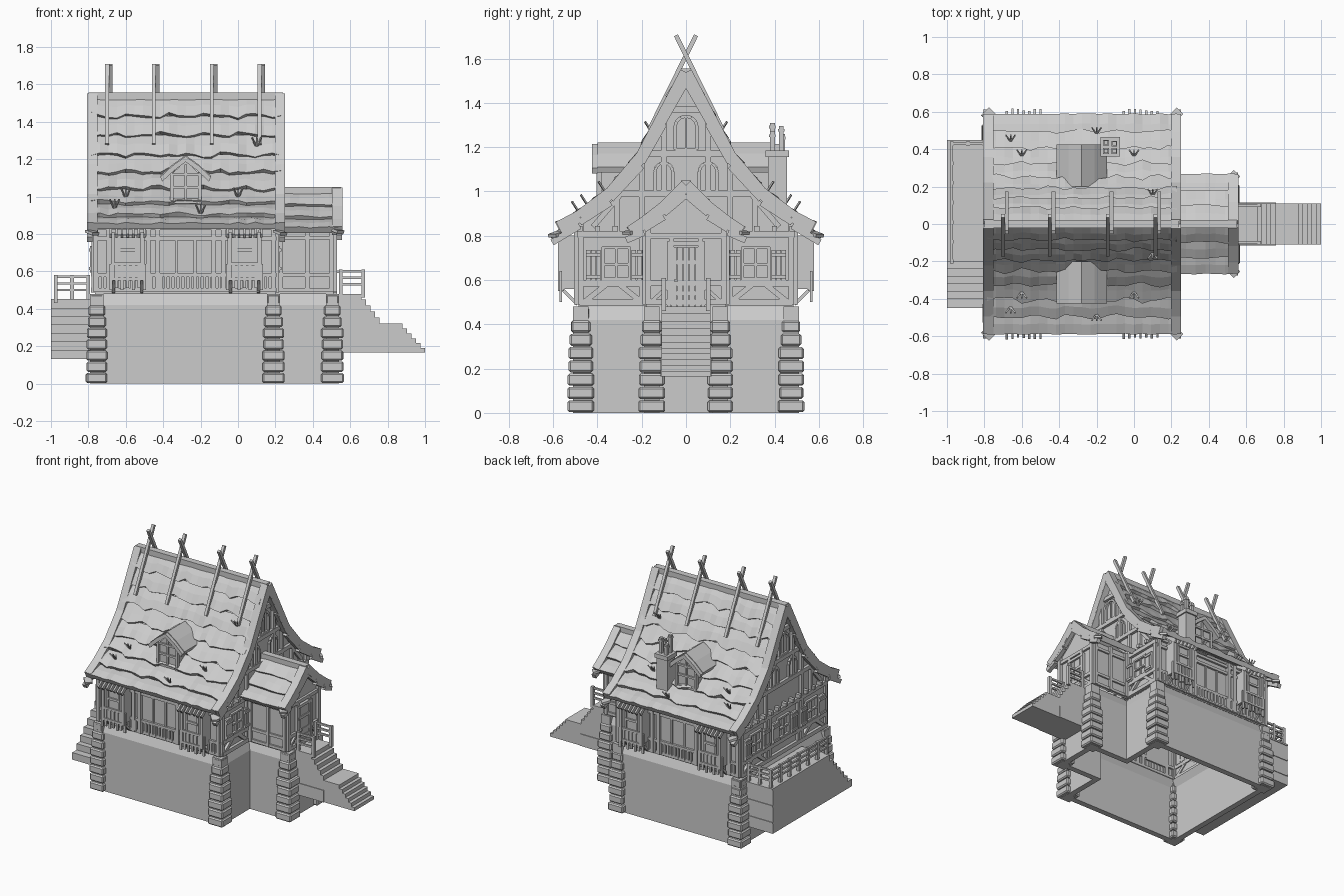
import bpy, bmesh, math, random
from mathutils import Vector, Matrix

random.seed(4)
old = bpy.data.objects.get("Cube")
if old:
    bpy.data.objects.remove(old)

mat = bpy.data.materials.new("plain grey")
mat.use_nodes = True
GREY = (0.6, 0.6, 0.6, 1)
mat.diffuse_color = GREY
mat.node_tree.nodes["Principled BSDF"].inputs["Base Color"].default_value = GREY


class Part:
    """Collects simple solids into one named object."""
    def __init__(self, name):
        self.name, self.bm = name, bmesh.new()

    def box(self, x0, x1, y0, y1, z0, z1):
        m = Matrix.Translation(((x0 + x1) / 2, (y0 + y1) / 2, (z0 + z1) / 2))
        m = m @ Matrix.Diagonal((abs(x1 - x0), abs(y1 - y0), abs(z1 - z0), 1))
        return bmesh.ops.create_cube(self.bm, size=1, matrix=m)["verts"]

    def on_wall(self, axis, sign, u0, u1, z0, z1, d0, d1):
        """Box on a wall facing the given axis; d is the distance outward."""
        a, b = sign * d0, sign * d1
        if axis == "x":
            return self.box(a, b, u0, u1, z0, z1)
        return self.box(u0, u1, a, b, z0, z1)

    def beam(self, p, q, w, h=None):
        p, q = Vector(p), Vector(q)
        d = q - p
        rot = d.to_track_quat("Z", "X").to_matrix().to_4x4()
        m = Matrix.Translation((p + q) / 2) @ rot @ Matrix.Diagonal((h or w, w, d.length, 1))
        bmesh.ops.create_cube(self.bm, size=1, matrix=m)

    def prism(self, pts, a, b, axis="x", caps=True, skip=None):
        """Profile pts extruded along x (pts are y,z) or y (pts are x,z)."""
        def put(p, t):
            return self.bm.verts.new((t, p[0], p[1]) if axis == "x" else (p[0], t, p[1]))
        A, B = [put(p, a) for p in pts], [put(p, b) for p in pts]
        n = len(pts)
        for i in range(n):
            if i != skip:
                j = (i + 1) % n
                self.bm.faces.new((A[i], A[j], B[j], B[i]))
        if caps:
            self.bm.faces.new(A)
            self.bm.faces.new(B[::-1])

    def done(self):
        bmesh.ops.recalc_face_normals(self.bm, faces=self.bm.faces)
        me = bpy.data.meshes.new(self.name)
        self.bm.to_mesh(me)
        self.bm.free()
        me.materials.append(mat)
        ob = bpy.data.objects.new(self.name, me)
        bpy.context.collection.objects.link(ob)
        return ob


SIDES = (-1, 1)
ROOF = [(0, 1.53), (.1, 1.34), (.2, 1.15), (.34, .985), (.48, .88), (.575, .83)]
PORCH = [(0, 1.02), (.1, .92), (.19, .85), (.25, .81)]

# Hollow foundation following the T-shaped plan, with a sloped top edge
base = Part("foundation")
plan = [(-.78, -.5), (.22, -.5), (.22, -.18), (.53, -.18), (.53, .18), (.22, .18), (.22, .5), (-.78, .5)]
rings = []
for inset, z in ((0, 0), (0, .42), (.03, .49)):
    rings.append([base.bm.verts.new((x - math.copysign(inset, x), y - math.copysign(inset, y), z)) for x, y in plan])
for lo, hi in zip(rings, rings[1:]):
    for i in range(len(plan)):
        j = (i + 1) % len(plan)
        base.bm.faces.new((lo[i], lo[j], hi[j], hi[i]))
solid = base.done().modifiers.new("thickness", "SOLIDIFY")
solid.thickness = .06

# Stone corner piers, narrowing towards the top
piers = Part("corner_stones")
for cx, cy in ((-.755, .475), (.19, .475), (.505, .155)):
    for s in SIDES:
        for i in range(8):
            r = (.057 if i < 5 else .057 - .008 * (i - 4)) + random.uniform(-.004, .004)
            z = i * .06
            vs = piers.box(cx - r, cx + r, s * cy - r, s * cy + r, z + .003, z + .057)
            edges = {e for v in vs for e in v.link_edges}
            bmesh.ops.bevel(piers.bm, geom=list(edges), offset=.008, segments=1, affect="EDGES")
        piers.box(cx - .035, cx + .035, s * cy - .035, s * cy + .035, 0, .48)
piers.done()

# House and porch walls, open underneath
walls = Part("walls")
top = [(y, z - .02) for y, z in ROOF if y < .49]
walls.prism([(-.485, .48), (-.485, .85)] + [(-y, z) for y, z in top[:0:-1]] + top + [(.485, .85), (.485, .48)],
            -.765, .2, skip=2 * len(top) + 2)
ptop = [(y, z - .02) for y, z in PORCH if y < .18]
walls.prism([(-.18, .48), (-.18, .83)] + [(-y, z) for y, z in ptop[:0:-1]] + ptop + [(.18, .83), (.18, .48)],
            .2, .51, skip=2 * len(ptop) + 2)
walls.done()


# Layered thatch with wavy lower edges
def thatch(name, prof, x0, x1, rows, cols, lift):
    part = Part(name)
    lens = [0]
    for a, b in zip(prof, prof[1:]):
        lens.append(lens[-1] + math.dist(a, b))

    def at(t, off):
        d = max(0, min(t, 1)) * lens[-1]
        k = next(i for i in range(1, len(lens)) if d <= lens[i] + 1e-6)
        a, b = Vector(prof[k - 1]), Vector(prof[k])
        n = Vector((a.y - b.y, b.x - a.x)).normalized()
        return a.lerp(b, (d - lens[k - 1]) / (lens[k] - lens[k - 1])) + n * off

    for s in SIDES:
        for r in range(rows):
            prev = first = None
            for c in range(cols + 1):
                x = x0 + (x1 - x0) * c / cols
                wave = (.012 * math.sin(c * 1.3 + r * 2 + s) + random.uniform(-.012, .012)) if r < rows - 1 else 0
                t0, t1 = r / rows, (r + 1) / rows + wave + (.01 if r < rows - 1 else 0)
                thick = lift + random.uniform(-.006, .008)
                ring = [at(t0, 0), at(t0, .008), at((t0 + t1) / 2, thick * .8), at(t1, thick), at(t1, -.005)]
                ring = [part.bm.verts.new((x, s * p.x, p.y)) for p in ring]
                if prev:
                    for i in range(5):
                        j = (i + 1) % 5
                        part.bm.faces.new((prev[i], prev[j], ring[j], ring[i]))
                first, prev = first or ring, ring
            part.bm.faces.new(first)
            part.bm.faces.new(prev[::-1])
    part.done()


thatch("main_roof", ROOF, -.785, .23, 8, 22, .03)
thatch("porch_roof", PORCH, .12, .54, 3, 8, .028)

# Straw rolls, ridge caps and bargeboards on the gables
trim = Part("gable_trim")
for prof, ends, tip in ((ROOF, ((-.78, -1), (.225, 1)), (.605, .79)), (PORCH, ((.53, 1),), (.27, .80))):
    for x, out in ends:
        for s in SIDES:
            for a, b in zip(prof, prof[1:]):
                trim.beam((x, s * a[0], a[1] + .008), (x, s * b[0], b[1] + .008), .055, .055)
            board = prof[:-1] + [tip]
            for a, b in zip(board, board[1:]):
                trim.beam((x + out * .012, s * a[0], a[1] - .035), (x + out * .012, s * b[0], b[1] - .02), .03, .03)
            trim.beam((x - .02, s * (tip[0] - .04), tip[1] + .025), (x + .02, s * tip[0], tip[1] + .01), .05, .015)
for x0, x1, z in ((-.8, .24, 1.535), (.2, .55, 1.03)):
    trim.beam((x0, 0, z), (x1, 0, z), .045, .04)
trim.done()

# Crossed ridge poles
poles = Part("ridge_poles")
for x in (-.69, -.44, -.13, .125):
    for s in SIDES:
        poles.beam((x + s * .01, s * .165, 1.28), (x + s * .01, -s * .045, 1.705), .02)
poles.done()

# Roof dormers
dormer = Part("dormers")
for s in SIDES:
    cx = -.28
    dormer.prism([(cx - .075, .96), (cx - .075, 1.12), (cx, 1.19), (cx + .075, 1.12), (cx + .075, .96)],
                 s * .39, s * .22, "y")
    for k in SIDES:
        for y0, y1, z in ((.425, .4, 0), (.4, .2, .006)):
            dormer.prism([(cx, 1.185 + z), (cx, 1.215 + z), (cx + k * .07, 1.165 + z), (cx + k * .135, 1.105 + z),
                          (cx + k * .125, 1.08 + z), (cx + k * .06, 1.14 + z)], s * y0, s * y1, "y")
        dormer.on_wall("y", s, cx + k * .075 - .009, cx + k * .075 + .009, .96, 1.12, .38, .405)
    for z in (.97, 1.05, 1.12):
        dormer.on_wall("y", s, cx - .08, cx + .08, z - .007, z + .007, .38, .402)
    dormer.on_wall("y", s, cx - .006, cx + .006, .97, 1.17, .38, .4)
dormer.done()

# Chimney with clay pipes
chimney = Part("chimney")
chimney.box(-.17, -.085, .37, .455, .88, 1.16)
chimney.box(-.18, -.075, .36, .465, 1.155, 1.185)
for x, y, z in ((-.15, .39, 1.31), (-.105, .39, 1.27), (-.15, .435, 1.26), (-.105, .43, 1.295)):
    chimney.box(x - .011, x + .011, y - .011, y + .011, 1.18, z)
    chimney.box(x - .015, x + .015, y - .015, y + .015, z - .025, z - .012)
chimney.done()

# Timber framing, panels and low balustrades on the long walls
frame = Part("timber_frame")
for s in SIDES:
    for x in (-.76, -.69, -.48, -.43, -.13, -.08, .1, .19):
        frame.on_wall("y", s, x - .012, x + .012, .49, .86, .47, .505)
    for z in (.5, .58, .775, .83):
        frame.on_wall("y", s, -.77, .205, z - .01, z + .01, .47, .5)
    for x in (-.33, -.23):
        frame.on_wall("y", s, x - .007, x + .007, .58, .77, .48, .495)
    for i in range(37):
        x = -.75 + i * .026
        frame.on_wall("y", s, x - .007, x + .007, .5, .575, .48, .502)
    for x in (.23, .37, .5):
        frame.on_wall("y", s, x - .011, x + .011, .49, .83, .16, .197)
    for z in (.5, .58, .78):
        frame.on_wall("y", s, .2, .51, z - .01, z + .01, .17, .192)

# Timber framing on the gable walls
for sign, d in ((-1, .765), (1, .2)):
    def tie(u0, z0, u1, z1, w=.024):
        frame.beam((sign * (d + .006), u0, z0), (sign * (d + .006), u1, z1), w, w)
    for s in SIDES:
        for y, z0, z1 in ((.475, .49, .87), (.31, .8, 1.0), (.2, .49, 1.13), (.1, .98, 1.33), (.16, .49, .8)):
            tie(s * y, z0, s * y, z1)
        tie(s * .46, .5, s * .36, .58)
        tie(s * .2, .5, s * .3, .58)
        tie(s * .42, .84, s * .3, .98)
    for z, w in ((.5, .48), (.585, .48), (.805, .49), (.99, .3), (1.17, .17), (1.37, .08)):
        tie(-w, z, w, z, .028)
    for i in range(13):
        y = -.48 + i * .08
        frame.on_wall("x", sign, y - .012, y + .012, .82, .845, d - .02, d + .035)
for s in SIDES:
    frame.beam((.516, s * .17, .49), (.516, s * .17, .84), .026)
    frame.beam((.516, s * .065, .49), (.516, s * .065, .8), .022)
    frame.beam((.516, s * .16, .5), (.516, s * .07, .58), .016)
for z in (.5, .585, .8):
    frame.beam((.514, -.17, z), (.514, .17, z), .024)
frame.done()

# Gable windows with shutters, and small arched windows above
windows = Part("windows")
for sign, d in ((-1, .765), (1, .2)):
    def w(u0, u1, z0, z1, out):
        windows.on_wall("x", sign, u0, u1, z0, z1, d - .01, d + out)
    spots = (-.315, .315) if sign > 0 else (-.315, 0, .315)
    for c in spots:
        for k in SIDES:
            for i in range(3):
                m = c + k * (.08 + i * .023)
                w(m - .01, m + .01, .595, .735, .025)
            for z in (.615, .715):
                w(c + k * .07, c + k * .136, z - .008, z + .008, .032)
            w(c + k * .06 - .006, c + k * .06 + .006, .6, .75, .016)
        for z in (.605, .67, .745):
            w(c - .065, c + .065, z - .006, z + .006, .016)
        w(c - .005, c + .005, .6, .74, .012)
    for c, z, h, r in ((0, 1.19, .1, .05), (-.1, 1.0, .09, .04), (.1, 1.0, .09, .04)):
        arc = [(c + r * math.cos(a * math.pi / 6), z + h + r * math.sin(a * math.pi / 6)) for a in range(7)]
        ring = [(c + r, z)] + arc + [(c - r, z)]
        for a, b in zip(ring, ring[1:] + ring[:1]):
            windows.beam((sign * (d + .008), *a), (sign * (d + .008), *b), .014)
        w(c - .004, c + .004, z, z + h + r, .01)
windows.done()

# Projecting bay windows with plank awnings and brackets
bays = Part("bay_windows")
for s in SIDES:
    for c in (-.59, .035):
        bays.on_wall("y", s, c - .085, c + .085, .56, .8, .47, .565)
        for k in SIDES:
            bays.on_wall("y", s, c + k * .08 - .01, c + k * .08 + .01, .55, .81, .55, .578)
            bays.on_wall("y", s, c + k * .045 - .006, c + k * .045 + .006, .65, .785, .55, .573)
            bays.beam((c + k * .075, s * .49, .49), (c + k * .075, s * .56, .56), .015)
        for z, r in ((.56, .09), (.64, .09), (.715, .045), (.785, .05)):
            bays.on_wall("y", s, c - r, c + r, z - .008, z + .008, .55, .576)
        for i in range(7):
            x = c - .09 + i * .03
            bays.on_wall("y", s, x - .008, x + .008, .5 + .01 * (i % 2), .64, .56, .572)
            bays.beam((x, s * .5, .865), (x, s * random.uniform(.595, .61), .79), .012, .026)
bays.done()

# Plank door on the porch
door = Part("door")
for i in range(5):
    y = -.056 + i * .028
    door.box(.5, .522, y - .012, y + .012, .47, .75)
for z in (.54, .68):
    door.box(.5, .528, -.065, .065, z - .01, z + .01)
for s in SIDES:
    door.box(.5, .53, s * .07, s * .085, .46, .765)
door.box(.5, .53, -.085, .085, .755, .775)
door.box(.52, .54, -.052, -.038, .59, .605)
door.done()


def stairs(pts, x, z, dx, dz, n):
    """Appends n falling steps to a profile."""
    for i in range(n):
        pts += [(x + i * dx, z - i * dz), (x + i * dx, z - (i + 1) * dz)]
    return pts


# Front steps with a landing, and the terrace with its own steps
steps = Part("porch_steps")
pts = stairs(stairs([(.5, .165), (.5, .48)], .66, .48, .024, .032, 5), .88, .32, .024, .026, 5)
steps.prism(pts + [(1, .19), (1, .165)], -.11, .11, "y")
steps.box(.52, .76, -.115, .115, .165, .25)
steps.done()
terrace = Part("terrace")
prof = stairs([(.445, .13), (.445, .45)], -.2, .45, -.04, .045, 6)
terrace.prism(prof + [(-.45, .18), (-.45, .13)], -1, -.775)
for z in (.2, .32, .44):
    terrace.box(-1, -.78, -.2, .45, z, z + .012)
terrace.done()

# Railings with posts and two rails
rails = Part("railings")
runs = [((-.975, -.2), (-.975, .43), 6, .45), ((-.975, .43), (-.8, .43), 2, .45),
        ((.55, -.1), (.67, -.1), 1, .48), ((.55, .1), (.67, .1), 1, .48)]
for a, b, n, z in runs:
    for i in range(n + 1):
        p = Vector(a).lerp(Vector(b), i / n)
        rails.box(p.x - .01, p.x + .01, p.y - .01, p.y + .01, z - .02, z + .13)
    for h in (.05, .085, .12):
        rails.beam((*a, z + h), (*b, z + h), .013)
rails.done()

# Straw tufts poking from the thatch
tufts = Part("straw_tufts")
for x, y, z in ((-.66, .44, .93), (-.2, .48, .9), (0, .36, .99), (-.6, .36, .99), (.1, .15, 1.26)):
    for s in SIDES:
        for k in (-1, 0, 1):
            tufts.beam((x, s * y, z), (x + k * .025, s * (y + .035), z + .055), .008)
tufts.done()
